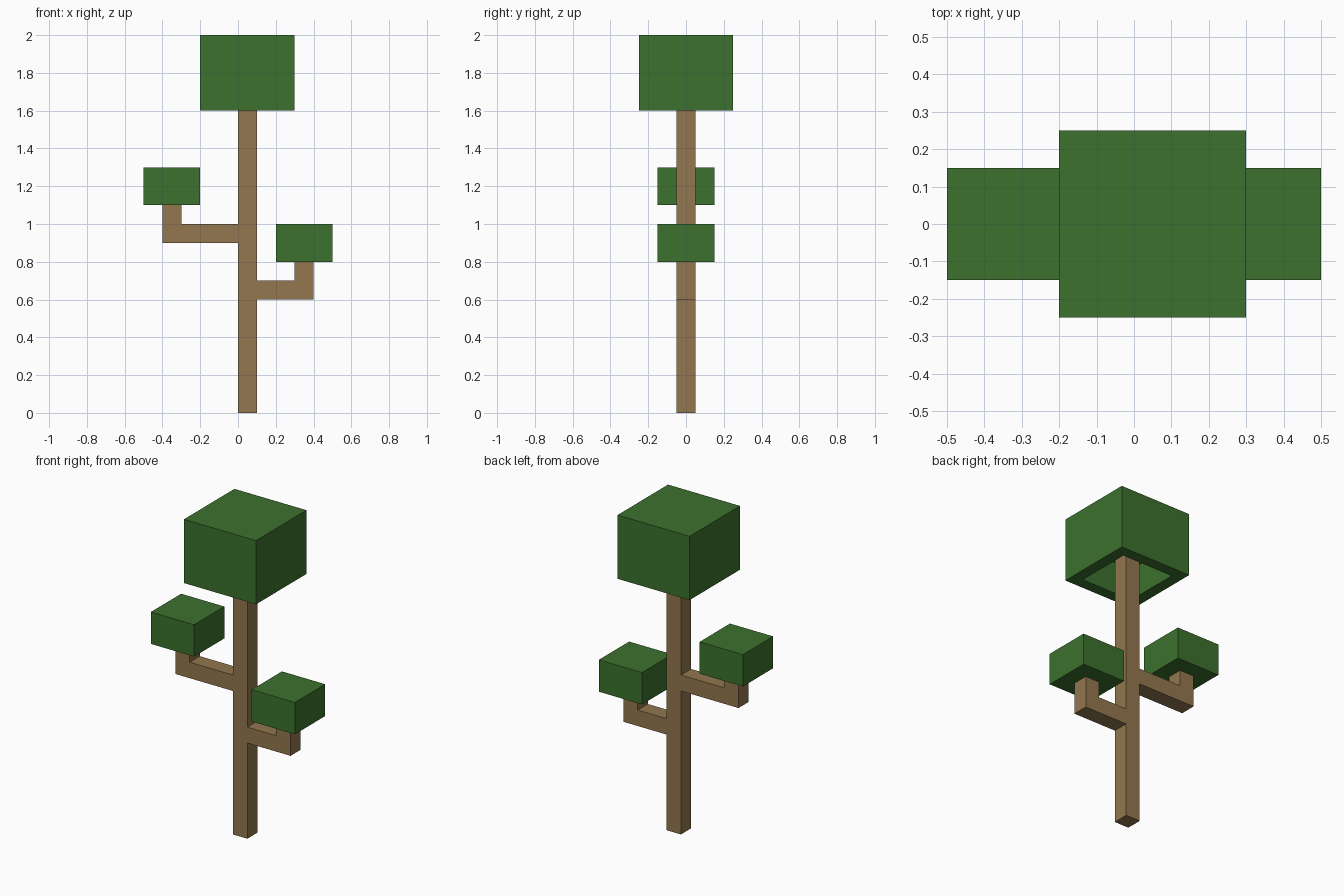
import bpy
import bmesh
from mathutils import Vector

cube = bpy.data.objects.get("Cube")
if cube:
    bpy.data.objects.remove(cube, do_unlink=True)


def make_material(name, color):
    mat = bpy.data.materials.new(name)
    mat.use_nodes = True
    mat.diffuse_color = color
    mat.node_tree.nodes["Principled BSDF"].inputs["Base Color"].default_value = color
    return mat


bark = make_material("bark_brown", (0.292, 0.184, 0.078, 1))
leaf = make_material("leaf_green", (0.045, 0.165, 0.027, 1))


def finish(name, bm, mat):
    bmesh.ops.recalc_face_normals(bm, faces=bm.faces)
    mesh = bpy.data.meshes.new(name)
    bm.to_mesh(mesh)
    bm.free()
    mesh.materials.append(mat)
    obj = bpy.data.objects.new(name, mesh)
    bpy.context.collection.objects.link(obj)
    return obj


def extrude_profile(name, points, depth, mat):
    """Extrude an x-z outline along y, centred on y = 0."""
    bm = bmesh.new()
    face = bm.faces.new([bm.verts.new((x, -depth / 2, z)) for x, z in points])
    result = bmesh.ops.extrude_face_region(bm, geom=[face])
    moved = [v for v in result["geom"] if isinstance(v, bmesh.types.BMVert)]
    bmesh.ops.translate(bm, verts=moved, vec=(0, depth, 0))
    return finish(name, bm, mat)


def foliage(name, x, bottom, top, width, rim=0, recess=0):
    """Square leaf block, optionally hollowed from below."""
    bm = bmesh.new()
    bmesh.ops.create_cube(bm, size=1)
    bmesh.ops.scale(bm, verts=bm.verts, vec=(width, width, top - bottom))
    bmesh.ops.translate(bm, verts=bm.verts, vec=(x, 0, (top + bottom) / 2))
    if recess:
        under = min(bm.faces, key=lambda f: f.calc_center_median().z)
        bmesh.ops.inset_region(bm, faces=[under], thickness=rim)
        ext = bmesh.ops.extrude_face_region(bm, geom=[under])
        moved = [v for v in ext["geom"] if isinstance(v, bmesh.types.BMVert)]
        bmesh.ops.translate(bm, verts=moved, vec=Vector((0, 0, recess)))
        if under.is_valid:
            bmesh.ops.delete(bm, geom=[under], context="FACES_ONLY")
    return finish(name, bm, leaf)


T = 0.1  # thickness of all wood


def branch(name, start, end, z, top):
    """Elbow branch: out along x from the trunk, then straight up."""
    inner = end - T if end > start else end + T
    outline = [(start, z), (end, z), (end, top), (inner, top),
               (inner, z + T), (start, z + T)]
    return extrude_profile(name, outline, T, bark)


# Trunk, running up into the hollow of the crown
extrude_profile("trunk", [(0, 0), (T, 0), (T, 1.8), (0, 1.8)], T, bark)

# Branches
branch("left_branch", T, 0.4, 0.6, 0.8)
branch("right_branch", 0, -0.4, 0.9, 1.1)

# Leaf blocks
foliage("crown", 0.05, 1.6, 2.0, 0.5, rim=0.1, recess=0.2)
foliage("left_foliage", 0.35, 0.8, 1.0, 0.3)
foliage("right_foliage", -0.35, 1.1, 1.3, 0.3)
